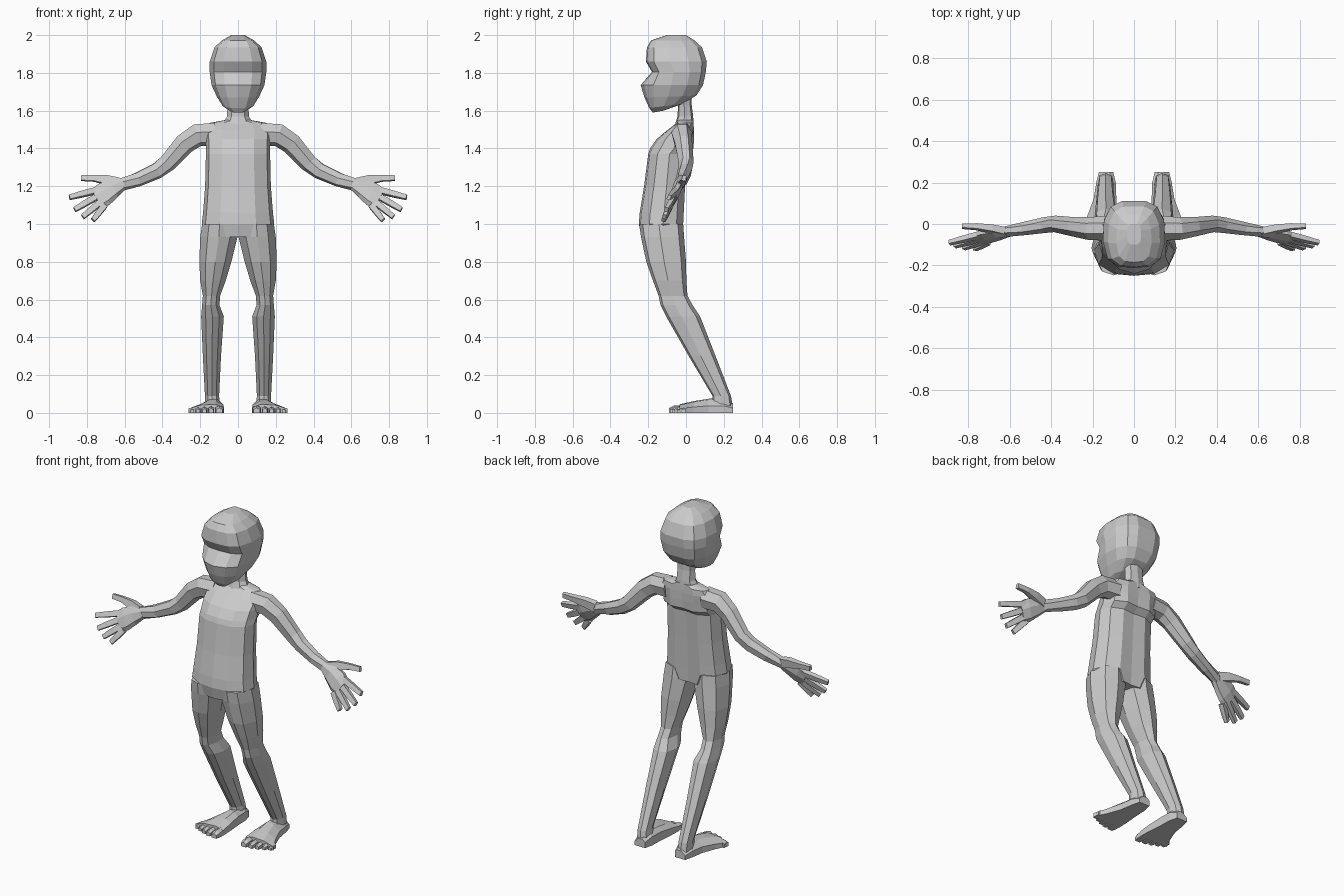
import bpy, bmesh
from mathutils import Vector

skin = bpy.data.materials.new("light_grey")
skin.diffuse_color = (0.6, 0.6, 0.6, 1)


def loft(name, rings, mirror=False):
    """Bridge closed rings of equal size into a capped flat-shaded part."""
    bm = bmesh.new()
    loops = [[bm.verts.new(p) for p in r] for r in rings]
    n = len(loops[0])
    for a, b in zip(loops, loops[1:]):
        for i in range(n):
            j = (i + 1) % n
            bm.faces.new((a[i], a[j], b[j], b[i]))
    bm.faces.new(loops[0][::-1])
    bm.faces.new(loops[-1])
    bmesh.ops.recalc_face_normals(bm, faces=bm.faces)
    me = bpy.data.meshes.new(name)
    bm.to_mesh(me)
    bm.free()
    me.materials.append(skin)
    ob = bpy.data.objects.new(name, me)
    bpy.context.collection.objects.link(ob)
    if mirror:
        ob.modifiers.new("mirror", 'MIRROR')
    return ob


def level_ring(half, z, x0, x1, yf, yb, bulge=0, tilt=0):
    """Horizontal ring: half profile (across, front-to-back) fitted to a box."""
    pts = half + [(-u, v) for u, v in half[-2:0:-1]]
    cx, hw = (x0 + x1) / 2, (x1 - x0) / 2
    return [(cx + u * hw, yf + v * (yb - yf) - bulge * max(0, 1 - abs(u)) ** 0.5 * (v < 0.3),
             z + tilt * v) for u, v in pts]


def tube(name, rings, section, mirror=True):
    """Limb along a path; each ring is centre, half height, half depth, lean."""
    cs = [Vector(r[0]) for r in rings]
    out = []
    for i, (c, h, d, lean) in enumerate(rings):
        t = (cs[min(i + 1, len(cs) - 1)] - cs[max(i - 1, 0)]).normalized()
        side = t.cross(Vector((0, 0, 1))).normalized()
        up = (side.cross(t) + Vector((0, lean, 0))).normalized()
        side = up.cross(t).normalized()
        out.append([cs[i] + up * (v * h) + side * (u * d) for u, v in section])
    return loft(name, out, mirror)


HEX = [(0.45, 1), (1, 0.25), (0.75, -0.7), (0, -1), (-0.75, -0.7), (-1, 0.25), (-0.45, 1)]
BOX = [(0.8, 1), (1, -0.8), (0, -1), (-1, -0.8), (-0.8, 1)]
SKULL = [(0, 0), (.5, .02), (.85, .13), (1, .4), (.97, .7), (.75, .92), (.4, 1), (0, 1)]
TRUNK = [(0, 0), (.5, .04), (.9, .24), (1, .55), (.85, .85), (.45, 1), (0, .97)]
LEG = [(0, 0), (.6, .08), (1, .45), (.75, .88), (0, 1)]

# Head: chin to crown, with brow ledge and nose bulge
loft("head", [level_ring(SKULL, z, -w, w, f, b, g, t) for z, w, f, b, g, t in [
    (1.59, .035, -.175, -.12, 0, .01),
    (1.615, .08, -.185, -.02, .01, .02),
    (1.67, .112, -.195, .055, .025, .01),
    (1.735, .14, -.19, .09, .05, 0),
    (1.805, .15, -.18, .105, 0, 0),
    (1.86, .15, -.212, .11, 0, 0),
    (1.935, .125, -.207, .085, 0, 0),
    (1.972, .085, -.185, .045, 0, 0),
    (2.0, .035, -.1, .0, 0, 0)]])

# Neck
loft("neck", [level_ring(LEG, z, -w, w, f, b) for z, w, f, b in [
    (1.52, .085, -.06, .04), (1.57, .058, -.045, .038),
    (1.63, .055, -.042, .03), (1.69, .06, -.05, .03)]])

# Torso: hips to shoulders
loft("torso", [level_ring(TRUNK, z, -w, w, f, b) for z, w, f, b in [
    (.93, .13, -.235, -.02), (1.0, .192, -.25, -.015), (1.06, .185, -.245, -.012),
    (1.2, .174, -.222, -.005), (1.37, .17, -.2, .005), (1.4, .17, -.19, .04),
    (1.45, .172, -.155, .042), (1.5, .175, -.095, .042), (1.535, .15, -.05, .04),
    (1.55, .07, -.045, .038)]])

# Legs: thigh, bent knee, shin, ankle
loft("leg", [level_ring(LEG, *r) for r in [
    (1.0, .005, .19, -.248, -.015), (.93, .003, .2, -.238, -.01),
    (.8, .035, .205, -.21, 0), (.7, .065, .2, -.175, .002),
    (.62, .095, .186, -.145, .008), (.57, .098, .19, -.135, .035),
    (.51, .075, .195, -.105, .075), (.3, .09, .186, .015, .157),
    (.09, .1, .175, .14, .238), (.03, .095, .175, .14, .248)]], True)

# Feet: heel to ball, flat sole
loft("foot", [[(x0, y, 0), (x0, y, h * .7), (x0 + .25 * (x1 - x0), y, h),
               (x0 + .65 * (x1 - x0), y, h * .92), (x1, y, h * .5), (x1, y, 0)]
              for y, x0, x1, h in [
    (.25, .1, .17, .05), (.2, .088, .182, .075), (.12, .085, .195, .075),
    (.04, .078, .225, .062), (-.035, .075, .262, .045)]], True)

# Toes, big toe innermost
for i, (x, w, tip, h) in enumerate([(.099, .022, -.09, .038), (.142, .016, -.085, .034),
                                    (.178, .015, -.075, .032), (.212, .014, -.06, .03),
                                    (.243, .013, -.045, .027)]):
    loft(f"toe_{i + 1}", [[(x - k, y, 0), (x - k, y, z * .7), (x, y, z),
                           (x + k, y, z * .7), (x + k, y, 0)]
                          for y, k, z in [(.0, w, h * 1.1), (tip + .025, w, h),
                                          (tip, w * .75, h * .7)]], True)

# Arms: shoulder to wrist
tube("arm", [((.12, -.02, 1.475), .06, .06, 0), ((.215, -.022, 1.47), .06, .055, 0),
             ((.28, -.015, 1.425), .055, .047, 0), ((.375, .0, 1.32), .046, .04, 0),
             ((.43, -.005, 1.28), .042, .038, 0), ((.53, -.022, 1.235), .037, .032, 0),
             ((.625, -.04, 1.205), .033, .026, .3)], HEX)

# Palm, leaning back toward the thumb
tube("palm", [((.61, -.038, 1.212), .033, .026, .3), ((.66, -.048, 1.185), .052, .026, .45),
              ((.71, -.06, 1.155), .064, .025, .45), ((.75, -.072, 1.13), .058, .018, .45)], HEX)

# Fingers
for i, (a, b) in enumerate([((.735, -.05, 1.18), (.892, -.09, 1.14)),
                            ((.735, -.064, 1.15), (.865, -.105, 1.075)),
                            ((.72, -.075, 1.12), (.822, -.115, 1.037)),
                            ((.705, -.085, 1.1), (.768, -.12, 1.02))]):
    a, b = Vector(a), Vector(b)
    tube(f"finger_{i + 1}", [(a, .018, .016, .4), (a.lerp(b, .55), .017, .015, .4),
                             (b, .014, .011, .4)], BOX)

# Thumb
tube("thumb", [((.63, -.035, 1.215), .028, .022, .2), ((.69, -.022, 1.23), .026, .02, .2),
               ((.76, -.012, 1.24), .017, .016, .2), ((.83, -.01, 1.242), .015, .012, .2)], BOX)
